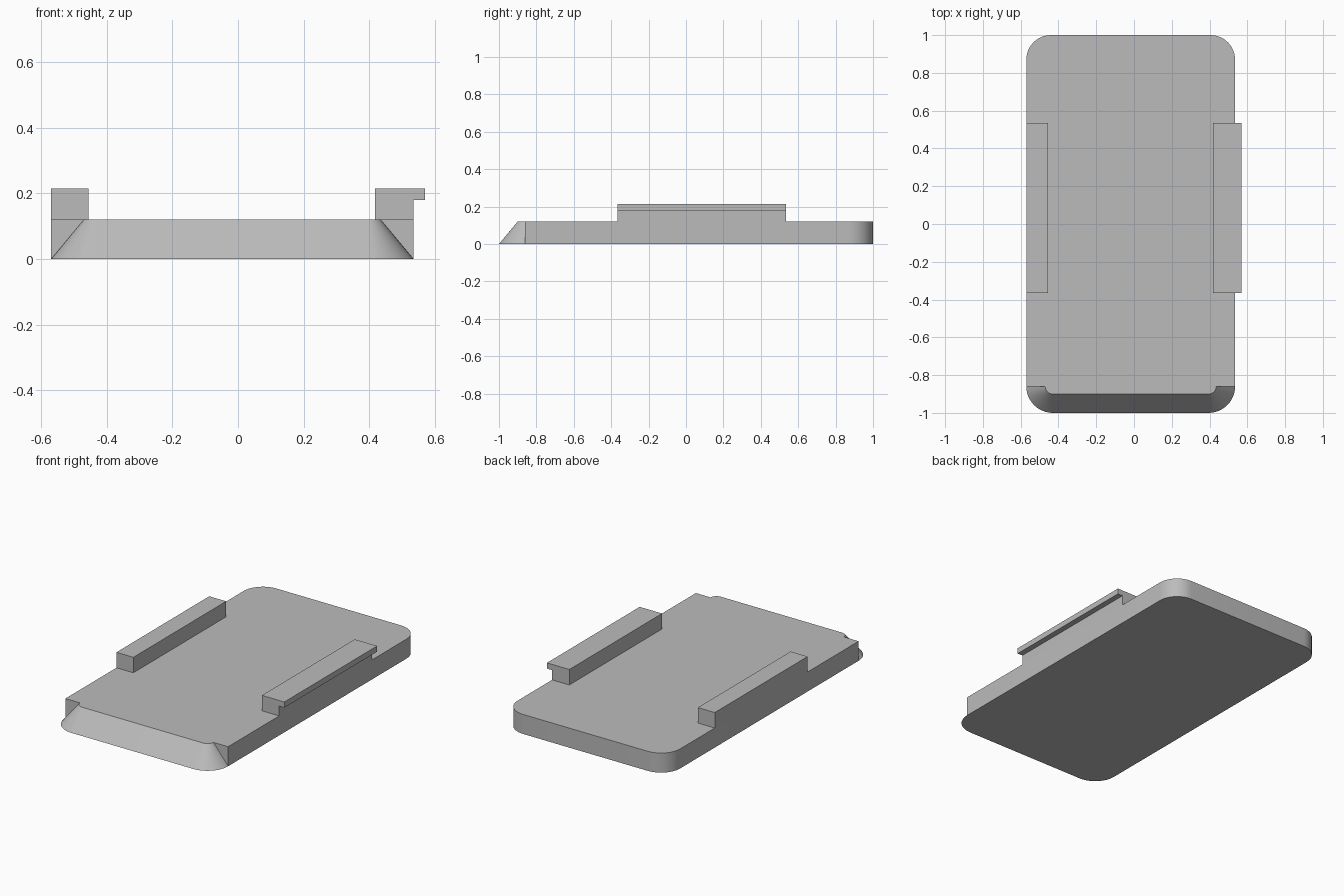
import bpy, bmesh
from math import sin, cos, pi

cube = bpy.data.objects.get("Cube")
if cube:
    bpy.data.objects.remove(cube)

grey = bpy.data.materials.new("plain_grey")
grey.use_nodes = True
grey.diffuse_color = (0.5, 0.5, 0.5, 1)
grey.node_tree.nodes["Principled BSDF"].inputs["Base Color"].default_value = (0.5, 0.5, 0.5, 1)

LEFT, RIGHT = 0.535, -0.57
HEIGHT, TOP = 0.12, 0.215
R_FRONT, R_BACK, SLOPE = 0.14, 0.13, 0.1
STEPS = 12


def finish(bm, name):
    bmesh.ops.recalc_face_normals(bm, faces=bm.faces)
    mesh = bpy.data.meshes.new(name)
    bm.to_mesh(mesh)
    bm.free()
    mesh.materials.append(grey)
    obj = bpy.data.objects.new(name, mesh)
    bpy.context.collection.objects.link(obj)
    return obj


def arc(cx, cy, r, start):
    angles = [start + pi / 2 * i / STEPS for i in range(STEPS + 1)]
    return [(cx + r * cos(a), cy + r * sin(a)) for a in angles]


def front_arcs(r):
    cy = -1 + R_FRONT
    return (arc(RIGHT + R_FRONT, cy, r, pi)
            + arc(LEFT - R_FRONT, cy, r, 1.5 * pi))


# Base plate: rounded back corners, sloped nose with cone-shaped corners
bm = bmesh.new()
back = (arc(LEFT - R_BACK, 1 - R_BACK, R_BACK, 0)
        + arc(RIGHT + R_BACK, 1 - R_BACK, R_BACK, pi / 2))
low_front, high_front = front_arcs(R_FRONT), front_arcs(R_FRONT - SLOPE)
low = [bm.verts.new((x, y, 0)) for x, y in back + low_front]
high = [bm.verts.new((x, y, HEIGHT)) for x, y in back + high_front]
# Upper corners where the straight sides stop at the nose
stops = [bm.verts.new((x, -1 + R_FRONT, HEIGHT)) for x in (RIGHT, LEFT)]
n, total = len(back), len(low)
bm.faces.new(low)
bm.faces.new(high[:n] + [stops[0]] + high[n:] + [stops[1]])
for i in range(total):
    j = (i + 1) % total
    if i == n - 1:
        bm.faces.new((low[i], low[j], stops[0], high[i]))
        bm.faces.new((low[j], high[j], stops[0]))
    elif j == 0:
        bm.faces.new((low[i], low[j], high[j], stops[1]))
        bm.faces.new((low[i], stops[1], high[i]))
    else:
        bm.faces.new((low[i], low[j], high[j], high[i]))
plate = finish(bm, "base_plate")
bpy.context.view_layer.objects.active = plate
plate.select_set(True)
bpy.ops.object.shade_smooth_by_angle(angle=pi / 6)
plate.select_set(False)


# Side rails: cross-sections in x and z, extruded along y
def rail(name, section, y0=-0.365, y1=0.535):
    bm = bmesh.new()
    face = bm.faces.new([bm.verts.new((x, y0, z)) for x, z in section])
    result = bmesh.ops.extrude_face_region(bm, geom=[face], use_keep_orig=True)
    moved = [v for v in result["geom"] if isinstance(v, bmesh.types.BMVert)]
    bmesh.ops.translate(bm, verts=moved, vec=(0, y1 - y0, 0))
    return finish(bm, name)


rail("right_rail", [(RIGHT, HEIGHT), (-0.455, HEIGHT), (-0.455, TOP), (RIGHT, TOP)])
rail("left_rail_with_lip", [(0.418, HEIGHT), (LEFT, HEIGHT), (LEFT, 0.18),
                            (0.57, 0.18), (0.57, TOP), (0.418, TOP)])
